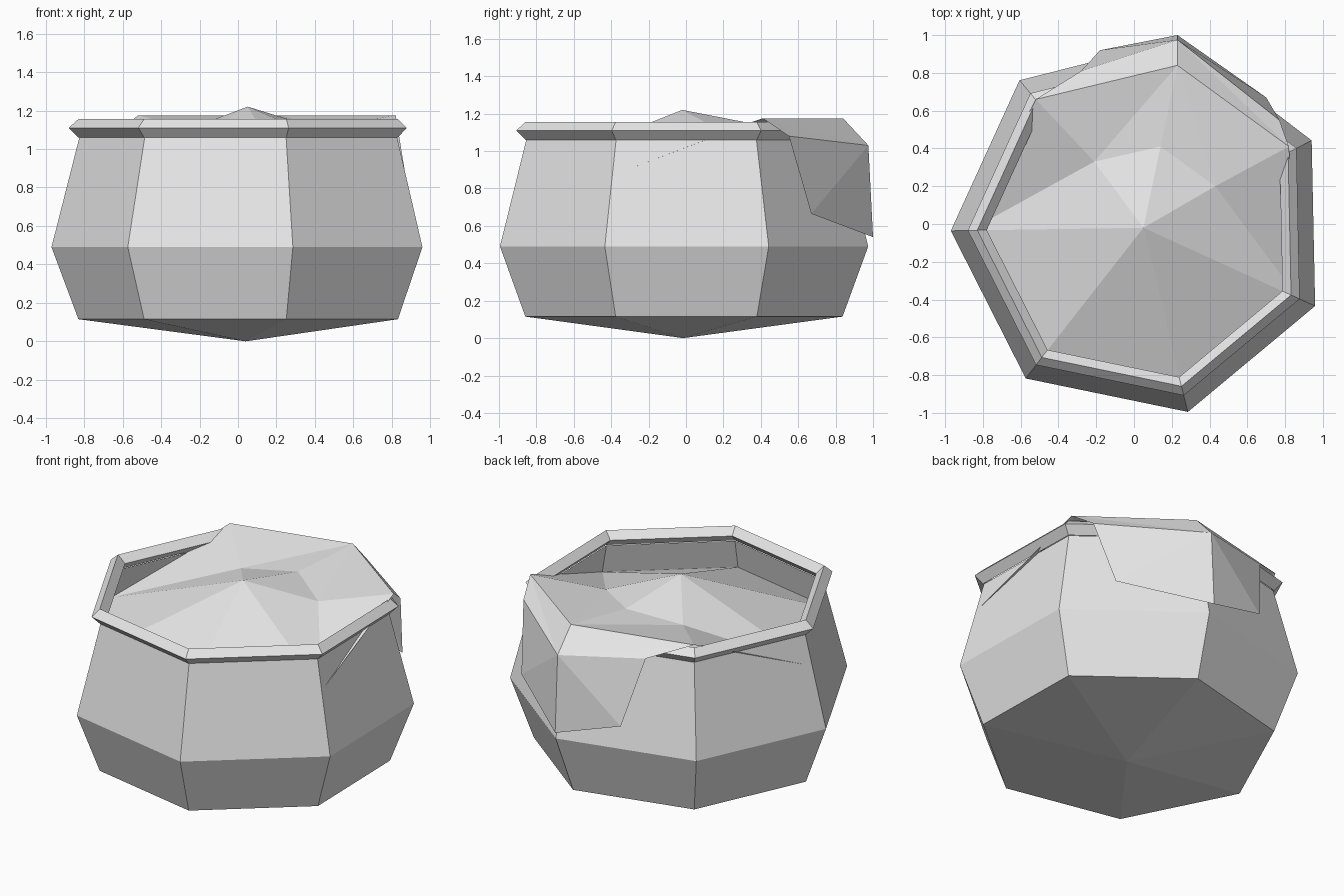
import bpy, bmesh
from math import sin, cos, radians, tau

cube = bpy.data.objects.get("Cube")
if cube:
    bpy.data.objects.remove(cube)

SIDES = 7
CENTRE = (0.04, -0.015)
TURN = radians(181.2)

grey = bpy.data.materials.new("light grey")
grey.use_nodes = True
grey.diffuse_color = (0.8, 0.8, 0.8, 1)
grey.node_tree.nodes["Principled BSDF"].inputs["Base Color"].default_value = (0.8, 0.8, 0.8, 1)


def corner(i, r, z):
    """Point i of a heptagon of radius r at height z."""
    a = TURN + tau * i / SIDES
    return (CENTRE[0] + r * cos(a), CENTRE[1] + r * sin(a), z)


def finish(name, bm):
    mesh = bpy.data.meshes.new(name)
    bm.to_mesh(mesh)
    bm.free()
    mesh.materials.append(grey)
    obj = bpy.data.objects.new(name, mesh)
    bpy.context.collection.objects.link(obj)
    return obj


def lathe(name, profile, closed=False):
    """Seven-sided turned shape; a zero radius becomes a single tip."""
    bm = bmesh.new()
    rings = []
    for r, z in profile:
        if r == 0:
            rings.append([bm.verts.new((*CENTRE, z))] * SIDES)
        else:
            rings.append([bm.verts.new(corner(i, r, z)) for i in range(SIDES)])
    pairs = list(zip(rings, rings[1:]))
    if closed:
        pairs.append((rings[-1], rings[0]))
    for low, high in pairs:
        for i in range(SIDES):
            j = (i + 1) % SIDES
            bm.faces.new(dict.fromkeys((low[i], low[j], high[j], high[i])))
    if closed:
        bmesh.ops.recalc_face_normals(bm, faces=bm.faces)
    return finish(name, bm)


# Pot: pointed base, wide belly, open mouth
lathe("pot_body", [(0, 0), (0.87, 0.115), (1.01, 0.49), (0.865, 1.06)])

# Rim: diamond-section ring round the mouth
lathe("pot_rim", [(0.87, 1.06), (0.92, 1.11), (0.87, 1.155), (0.82, 1.11)], closed=True)

# Contents: peaked surface that rises to a lip and spills over the back
points = {
    "peak": (0.05, -0.02, 1.22),
    "dip_l": (-0.21, 0.33, 1.095),
    "dip_m": (0.14, 0.41, 1.136),
    "dip_r": (0.43, 0.20, 1.103),
    "lip_l": (-0.52, 0.66, 1.175),
    "lip_m": (0.23, 0.84, 1.175),
    "lip_r": (0.82, 0.41, 1.175),
    "mid_l": (-0.28, 0.81, 1.08),
    "mid_m": (0.23, 0.975, 1.03),
    "mid_r": (0.77, 0.55, 1.08),
    "end_l": (-0.18, 0.92, 0.66),
    "end_m": (0.23, 1.00, 0.54),
    "end_r": (0.70, 0.67, 0.665),
}
for i in range(4):
    points[f"edge{i}"] = corner(i, 0.912, 0.87)

surface = [
    "peak edge0 edge1", "peak edge1 edge2", "peak edge2 edge3",
    "peak edge3 dip_r", "peak dip_r dip_m", "peak dip_m dip_l", "peak dip_l edge0",
    "edge0 dip_l lip_l", "lip_l dip_l lip_m", "dip_l dip_m lip_m",
    "dip_m dip_r lip_m", "dip_r lip_r lip_m", "dip_r edge3 lip_r",
]
spill = [
    "lip_l lip_m mid_m", "lip_l mid_m mid_l", "lip_m lip_r mid_m", "lip_r mid_r mid_m",
    "mid_l mid_m end_l", "mid_m end_m end_l", "mid_m mid_r end_r", "mid_m end_r end_m",
]
bm = bmesh.new()
verts = {name: bm.verts.new(co) for name, co in points.items()}
for face in surface + spill:
    bm.faces.new([verts[name] for name in face.split()])
bmesh.ops.recalc_face_normals(bm, faces=bm.faces)
bm.faces.ensure_lookup_table()
bm.normal_update()
if bm.faces[0].normal.z < 0:
    bmesh.ops.reverse_faces(bm, faces=bm.faces)
finish("overflowing_contents", bm)
